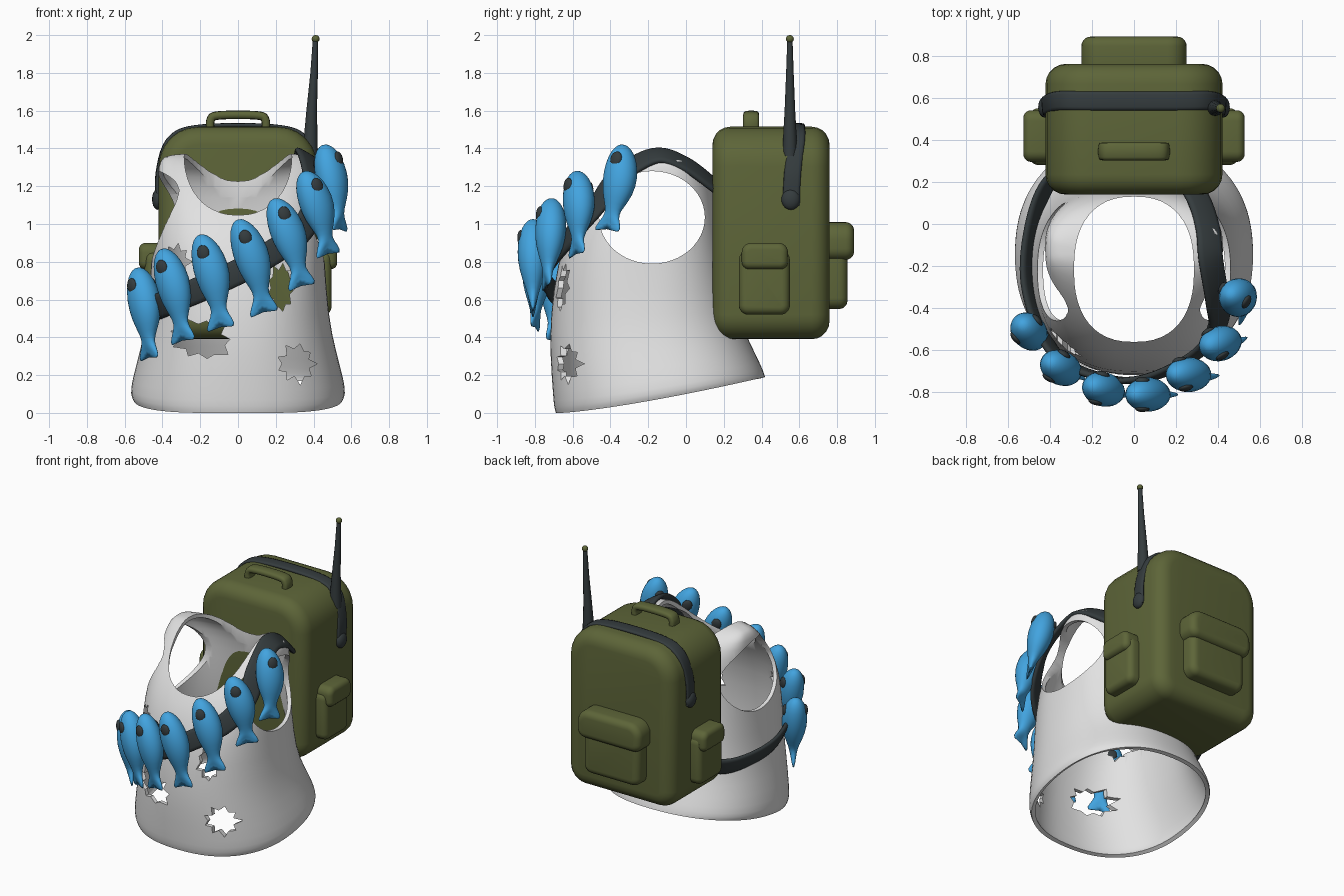
import bpy, bmesh, math, random
from mathutils import Vector as V

if "Cube" in bpy.data.objects:
    bpy.data.objects.remove(bpy.data.objects["Cube"])
random.seed(4)

def mat(name, c):
    m = bpy.data.materials.new(name)
    m.diffuse_color = (*c, 1)
    m.use_nodes = True
    m.node_tree.nodes["Principled BSDF"].inputs["Base Color"].default_value = m.diffuse_color
    return m
CLOTH = mat("pale_cloth", (0.76, 0.76, 0.76))
OLIVE = mat("olive_canvas", (0.11, 0.13, 0.04))
DARK = mat("dark_webbing", (0.035, 0.045, 0.048))
BLUE = mat("fish_blue", (0.055, 0.37, 0.74))

def make(name, verts, faces, m=None):
    me = bpy.data.meshes.new(name)
    me.from_pydata([tuple(v) for v in verts], [], faces)
    bm = bmesh.new()
    bm.from_mesh(me)
    bmesh.ops.recalc_face_normals(bm, faces=bm.faces)
    bm.to_mesh(me)
    bm.free()
    if m:
        me.materials.append(m)
    ob = bpy.data.objects.new(name, me)
    bpy.context.collection.objects.link(ob)
    return ob

def finish(ob, angle=45):
    """Apply modifiers and shade smooth with sharp edges kept."""
    dg = bpy.context.evaluated_depsgraph_get()
    me = bpy.data.meshes.new_from_object(ob.evaluated_get(dg))
    ob.modifiers.clear()
    ob.data = me
    for p in me.polygons:
        p.use_smooth = True
    me.set_sharp_from_angle(angle=math.radians(angle))
    return ob

def prism(name, pts, d0, d1, axis, m=None, bevel=0):
    put = {'x': lambda u, v, d: (d, u, v), 'y': lambda u, v, d: (u, d, v),
           'z': lambda u, v, d: (u, v, d)}[axis]
    n = len(pts)
    verts = [put(u, v, d) for d in (d0, d1) for u, v in pts]
    faces = [list(range(n)), list(range(n, 2 * n))]
    faces += [(i, (i + 1) % n, n + (i + 1) % n, n + i) for i in range(n)]
    ob = make(name, verts, faces, m)
    if bevel:
        b = ob.modifiers.new("bevel", 'BEVEL')
        b.width, b.segments, b.angle_limit = bevel, 5, math.radians(60)
        finish(ob)
    return ob

def round_rect(u0, u1, v0, v1, rb, rt):
    pts = []
    for cu, cv, r, a0 in ((u1 - rt, v1 - rt, rt, 0), (u0 + rt, v1 - rt, rt, 90),
                          (u0 + rb, v0 + rb, rb, 180), (u1 - rb, v0 + rb, rb, 270)):
        for k in range(7):
            a = math.radians(a0 + 15 * k)
            pts.append((cu + r * math.cos(a), cv + r * math.sin(a)))
    return pts

def ellipse(cu, cv, ru, rv, n=48, e=2.0):
    """Ellipse; e above 2 makes it squarer."""
    pts = []
    for i in range(n):
        c, s = math.cos(2 * math.pi * i / n), math.sin(2 * math.pi * i / n)
        pts.append((cu + ru * math.copysign(abs(c) ** (2 / e), c),
                    cv + rv * math.copysign(abs(s) ** (2 / e), s)))
    return pts

def loft(rings, closed):
    n, k = len(rings[0]), len(rings)
    faces = [(i * n + j, i * n + (j + 1) % n, (i + 1) % k * n + (j + 1) % n, (i + 1) % k * n + j)
             for i in range(k if closed else k - 1) for j in range(n)]
    if not closed:
        faces += [list(range(n)), list(range((k - 1) * n, k * n))]
    return [v for r in rings for v in r], faces

def ribbon(name, pts, centre, width, thick, m, closed=False, steps=8):
    """Smooth strap through points, its flat side facing away from the centre."""
    P = [V(p) for p in pts]
    n, path = len(P), []
    get = (lambda i: P[i % n]) if closed else (lambda i: P[max(0, min(n - 1, i))])
    for i in range(n if closed else n - 1):
        a, b, c, d = (get(i + k) for k in (-1, 0, 1, 2))
        for s in range(steps):
            t = s / steps
            path.append(0.5 * (2 * b + (c - a) * t + (2 * a - 5 * b + 4 * c - d) * t * t
                               + (3 * b - a - 3 * c + d) * t ** 3))
    if not closed:
        path.append(P[-1])
    rings, k = [], len(path)
    for i, p in enumerate(path):
        nxt, prv = (path[(i + 1) % k], path[i - 1]) if closed else \
            (path[min(i + 1, k - 1)], path[max(i - 1, 0)])
        t = (nxt - prv).normalized()
        side = t.cross(p - V(centre)).normalized()
        up = side.cross(t)
        rings.append([p + side * u + up * v for u, v in ellipse(0, 0, width / 2, thick / 2, 12, 3.2)])
    return finish(make(name, *loft(rings, closed), m), 60)

def ball(name, loc, scale, m, rot=None):
    bm = bmesh.new()
    bmesh.ops.create_uvsphere(bm, u_segments=16, v_segments=10, radius=1)
    for v in bm.verts:
        q = V((v.co.x * scale[0], v.co.y * scale[1], v.co.z * scale[2]))
        v.co = V(loc) + (rot(q) if rot else q)
    me = bpy.data.meshes.new(name)
    bm.to_mesh(me)
    bm.free()
    me.materials.append(m)
    ob = bpy.data.objects.new(name, me)
    bpy.context.collection.objects.link(ob)
    return finish(ob, 60)

# Torn vest: lofted shell (height, front y, back y, half width), then cut
LEVELS = [(0, -.69, .42, .555), (.03, -.70, .415, .57), (.1, -.705, .40, .565), (.3, -.72, .34, .52),
          (.5, -.72, .28, .48), (.8, -.685, .21, .46), (1.0, -.60, .18, .445), (1.15, -.49, .16, .43),
          (1.27, -.37, .12, .425), (1.34, -.27, .04, .415), (1.37, -.2, -.05, .37), (1.375, -.16, -.1, .2)]
rings = []
for z, f, b, rx in LEVELS:
    ring = []
    for x, y in ellipse(0, (f + b) / 2, rx, (b - f) / 2, 48, 2.25 + max(0, z - .6) * 1.1):
        hem = max(0, 1 - z / 0.5) * 0.19 * (max(0, y + .66) / 1.08) ** 1.3
        ring.append((x, y, z + hem))
    rings.append(ring)
verts, faces = loft(rings, False)
faces.pop(-2)                                   # leave the hem open
vest = make("torn_vest", verts, faces, CLOTH)
if sum(p.normal.z for p in vest.data.polygons if len(p.vertices) > 4) < 0:
    vest.data.flip_normals()
vest.modifiers.new("smooth", 'SUBSURF').levels = 1
sol = vest.modifiers.new("thickness", 'SOLIDIFY')
sol.thickness, sol.offset = 0.027, -1

def tear(cx, cz, rx, rz, n=9):
    pts = []
    for i in range(2 * n):
        r = random.uniform(.8, 1.1) if i % 2 == 0 else random.uniform(.6, .78)
        a = math.pi * i / n
        pts.append((cx + rx * r * math.cos(a), cz + rz * r * math.sin(a)))
    return pts
cutters = [prism("armhole_cutter", ellipse(-.18, 1.035, .28, .245), -1, 1, 'x'),
           prism("neck_cutter", ellipse(0, -.215, .285, .345, 48, 2.4), .9, 1.6, 'z')]
for s in ((-.19, .39, .17, .12), (.31, .26, .105, .105), (.225, .66, .075, .14), (-.33, .80, .08, .10)):
    cutters.append(prism("tear_cutter", tear(*s), -1, -.3, 'y'))
for c in cutters:
    c.hide_render = True
    md = vest.modifiers.new("cut", 'BOOLEAN')
    md.operation, md.solver, md.object = 'DIFFERENCE', 'EXACT', c
finish(vest, 40)
for c in cutters:
    bpy.data.objects.remove(c)

# Backpack with pockets, flaps and handle
prism("backpack", round_rect(-.42, .42, .39, 1.515, .13, .21), .14, .76, 'y', OLIVE, .095)
prism("back_pocket", round_rect(-.22, .22, .55, .92, .06, .06), .70, .855, 'y', OLIVE, .045)
prism("back_pocket_flap", round_rect(-.25, .25, .81, 1.01, .06, .09), .70, .89, 'y', OLIVE, .045)
for s in (-1, 1):
    prism("side_pocket", round_rect(.28, .55, .52, .86, .05, .05), s * .38, s * .495, 'x', OLIVE, .04)
    prism("side_pocket_flap", round_rect(.295, .54, .76, .9, .04, .05), s * .38, s * .525, 'x', OLIVE, .035)
ribbon("handle", [(-.145, .345, 1.48), (-.145, .345, 1.55), (-.1, .345, 1.575), (.1, .345, 1.575),
                  (.145, .345, 1.55), (.145, .345, 1.48)], (0, .345, 1.3), .085, .045, OLIVE)

# Dark band over the pack, with end knobs and antenna
side = [(.422, .555, 1.1), (.422, .565, 1.28), (.362, .585, 1.452), (.2, .585, 1.515)]
ribbon("pack_band", side + [(-x, y, z) for x, y, z in side[::-1]], (0, .58, 1), .09, .024, DARK)
for s in (-1, 1):
    ball("band_knob", (s * .425, .555, 1.13), (.03, .05, .055), DARK)
rings = []
for x, z, r in ((.385, 1.36, .038), (.385, 1.46, .036), (.39, 1.6, .028), (.403, 1.8, .02), (.41, 1.975, .014)):
    rings.append([(u, v, z) for u, v in ellipse(x, .55, r, r, 12)])
finish(make("antenna", *loft(rings, False), DARK))
ball("antenna_tip", (.411, .55, 1.98), (.021, .021, .02), OLIVE)

# Shoulder strap: over the right shoulder, across the chest, round the left side
ribbon("shoulder_strap", [
    (.30, .13, 1.22), (.35, -.02, 1.325), (.365, -.17, 1.36), (.395, -.36, 1.25), (.40, -.47, 1.1),
    (.32, -.6, .95), (.1, -.72, .80), (-.12, -.735, .69), (-.37, -.62, .585), (-.495, -.33, .53),
    (-.49, -.05, .5), (-.4, .2, .51), (-.2, .32, .6), (.05, .34, .85), (.2, .26, 1.1)],
    (0, -.2, .75), .135, .035, DARK, closed=True)

# Row of fish: head tip and tail end of each
FISH = [((-.53, -.48, .77), (-.47, -.53, .28)), ((-.40, -.66, .87), (-.29, -.70, .37)),
        ((-.20, -.77, .945), (-.09, -.80, .44)), ((.0, -.81, 1.025), (.14, -.81, .52)),
        ((.19, -.71, 1.135), (.34, -.74, .66)), ((.35, -.575, 1.28), (.48, -.58, .83)),
        ((.455, -.33, 1.42), (.54, -.42, .96))]
BODY = [(0, .014, .014), (.04, .046, .045), (.15, .08, .074), (.35, .1, .088), (.55, .088, .074),
        (.7, .055, .045), (.8, .036, .028), (.9, .067, .022), (1.04, .097, .012)]
for head, tail in FISH:
    h, t = V(head), V(tail)
    ax = t - h
    out = V((h.x, h.y + .05, 0))
    out = (out - ax * out.dot(ax) / ax.length_squared).normalized()
    across = out.cross(ax).normalized()
    rings = []
    for s, w, th in BODY:
        ring = []
        for j in range(16):
            c, q = math.cos(j * math.pi / 8), math.sin(j * math.pi / 8)
            notch = max(0, s - .85) * .9 * (1 - abs(c))      # forked tail
            bend = .02 * math.sin(s * math.pi)               # slight body curve
            ring.append(h + ax * (s - notch) + across * (w * c + bend) + out * th * q)
        rings.append(ring)
    fish = make("fish", *loft(rings, False), BLUE)
    fish.modifiers.new("smooth", 'SUBSURF').levels = 1
    finish(fish, 80)
    down = ax.normalized()
    for s in (-1, 1):                                        # eye spots on both cheeks
        ball("fish_eye", h + ax * .2 + across * .012 + out * s * .066, (.034, .042, .017), DARK,
             lambda q: across * q.x + down * q.y + out * q.z)
